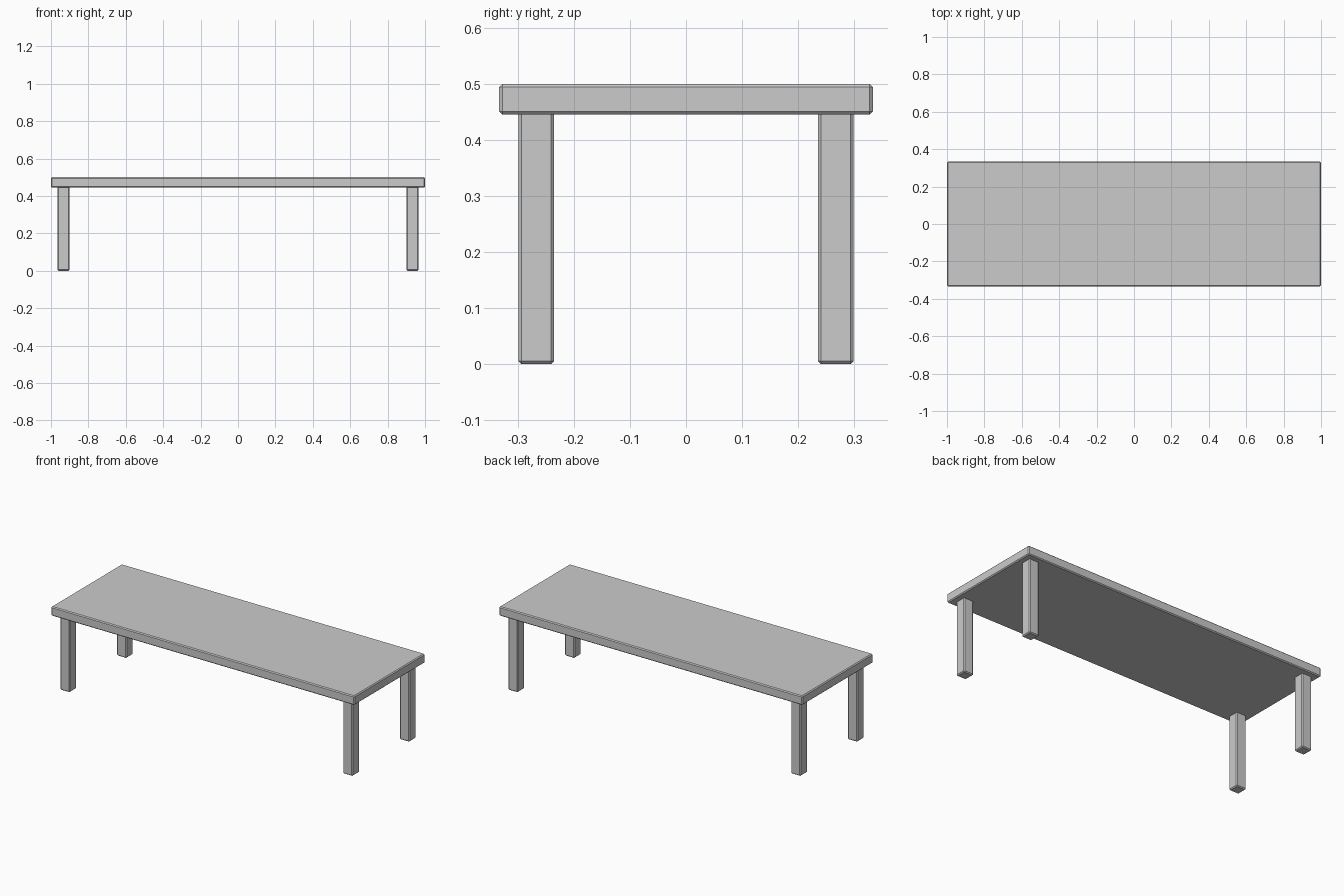
import bpy

if "Cube" in bpy.data.objects:
    bpy.data.objects.remove(bpy.data.objects["Cube"])

CHAMFER = 0.0055


def chamfered_box(name, x, y, z):
    """Box from (min, max) ranges with a small flat chamfer."""
    size = [b - a for a, b in (x, y, z)]
    centre = [(a + b) / 2 for a, b in (x, y, z)]
    bpy.ops.mesh.primitive_cube_add(size=1, location=centre)
    box = bpy.context.object
    box.name = name
    box.scale = size
    bpy.ops.object.transform_apply(location=False, rotation=False, scale=True)
    bevel = box.modifiers.new("chamfer", 'BEVEL')
    bevel.width = CHAMFER
    bevel.segments = 1
    return box


# Tabletop
chamfered_box("tabletop", (-1, 1), (-0.333, 0.333), (0.445, 0.5))

# Four square legs set in from the corners, tops let into the tabletop
LEG = 0.032
for y_name, cy in (("front", -0.267), ("back", 0.267)):
    for x_name, cx in (("left", -0.933), ("right", 0.933)):
        chamfered_box(f"{y_name}_{x_name}_leg",
                      (cx - LEG, cx + LEG), (cy - LEG, cy + LEG), (0, 0.452))
